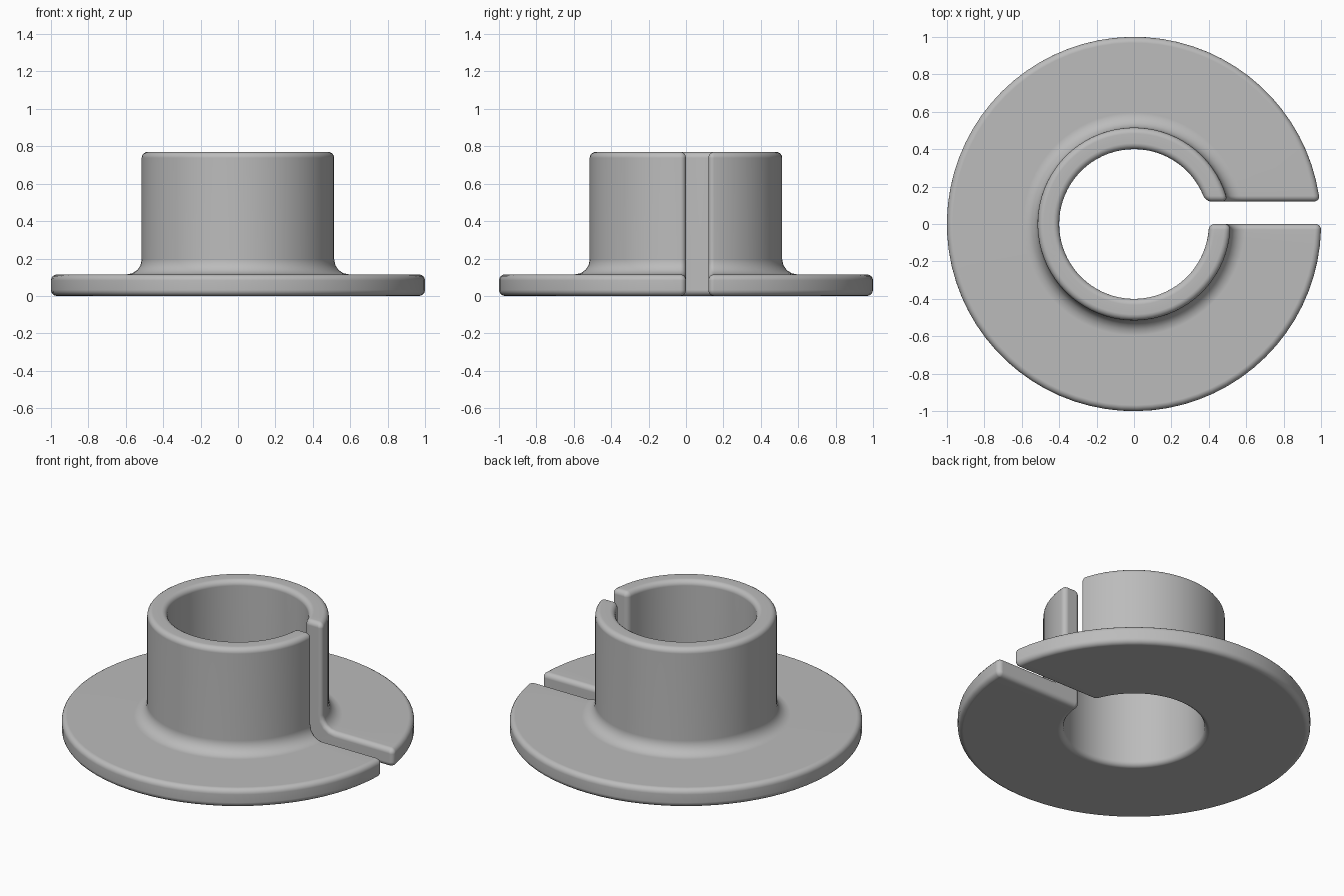
import bpy, bmesh
from math import sin, cos, asin, pi, radians

cube = bpy.data.objects.get("Cube")
if cube:
    bpy.data.objects.remove(cube, do_unlink=True)

# Main dimensions
BORE, SLEEVE, FLANGE = 0.40, 0.515, 1.0
TOP, PLATE = 0.77, 0.115
SLOT = 0.12            # the slot runs from y = 0 to y = SLOT
ROUND, FILLET, EDGE = 0.032, 0.08, 0.03
SEGMENTS, STEPS = 72, 4


def arc(cx, cz, radius, start, end):
    """Points (radius, height) along an arc, angles in degrees."""
    angles = [radians(start + (end - start) * i / STEPS) for i in range(STEPS + 1)]
    return [(cx + radius * cos(a), cz + radius * sin(a)) for a in angles]


def profile(inset):
    """Cross-section of the flanged sleeve, shrunk inwards by inset."""
    r, k = ROUND - inset, ROUND
    return (arc(BORE + k, k, r, 180, 270)
            + arc(FLANGE - k, k, r, 270, 360)
            + arc(FLANGE - k, PLATE - k, r, 0, 90)
            + arc(SLEEVE + FILLET, PLATE + FILLET, FILLET + inset, 270, 180)
            + arc(SLEEVE - k, TOP - k, r, 0, 90)
            + arc(BORE + k, TOP - k, r, 90, 180))


def section(bm, inset, offset, t):
    """Ring of vertices a fraction t of the way round from slot wall to slot wall."""
    ring = []
    for r, z in profile(inset):
        first = asin((SLOT + offset) / r)
        last = 2 * pi - asin(offset / r)
        a = first + (last - first) * t
        ring.append(bm.verts.new((r * cos(a), r * sin(a), z)))
    return ring


# Sections: rounded slot edge, sweep round the axis, rounded slot edge
bm = bmesh.new()
rounding = []
for i in range(STEPS + 1):
    a = pi / 2 * i / STEPS
    rounding.append((EDGE * (1 - sin(a)), EDGE * (1 - cos(a))))
rings = [section(bm, d, off, 0) for d, off in rounding]
rings += [section(bm, 0, EDGE, i / SEGMENTS) for i in range(1, SEGMENTS)]
rings += [section(bm, d, off, 1) for d, off in reversed(rounding)]

# Skin between neighbouring sections, then the two flat slot walls
for a, b in zip(rings, rings[1:]):
    for i in range(len(a)):
        j = (i + 1) % len(a)
        bm.faces.new((a[i], a[j], b[j], b[i]))
bm.faces.new(rings[0])
bm.faces.new(rings[-1])
bmesh.ops.recalc_face_normals(bm, faces=bm.faces)

mesh = bpy.data.meshes.new("slotted_flange_bushing")
bm.to_mesh(mesh)
bm.free()
bushing = bpy.data.objects.new("slotted_flange_bushing", mesh)
bpy.context.collection.objects.link(bushing)

# Plain grey material
grey = bpy.data.materials.new("plain grey")
grey.use_nodes = True
colour = (0.5, 0.5, 0.5, 1)
grey.diffuse_color = colour
grey.node_tree.nodes["Principled BSDF"].inputs["Base Color"].default_value = colour
mesh.materials.append(grey)

# Smooth shading with flat faces kept flat
bpy.ops.object.select_all(action="DESELECT")
bushing.select_set(True)
bpy.context.view_layer.objects.active = bushing
bpy.ops.object.shade_smooth_by_angle(angle=radians(40))
weighted = bushing.modifiers.new("flat_face_normals", "WEIGHTED_NORMAL")
weighted.keep_sharp = True
